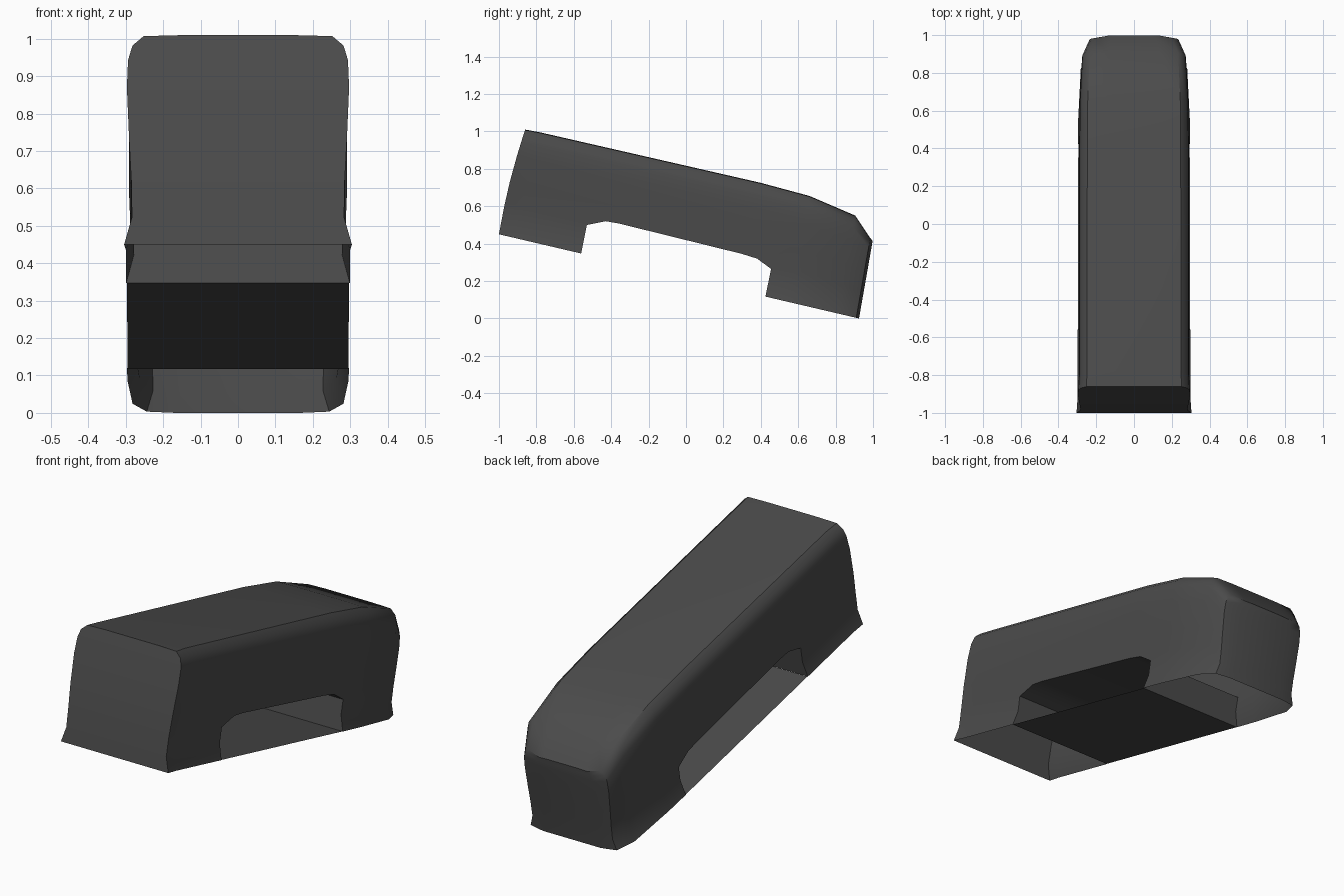
import bpy, bmesh, math
from mathutils import Vector

if "Cube" in bpy.data.objects:
    bpy.data.objects.remove(bpy.data.objects["Cube"])

grey = bpy.data.materials.new("charcoal_grey")
grey.diffuse_color = (0.07, 0.07, 0.07, 1)
grey.use_nodes = True
grey.node_tree.nodes["Principled BSDF"].inputs["Base Color"].default_value = grey.diffuse_color

SLOPE = 0.2338
def base_z(y):
    return 0.45 - SLOPE * (y + 1)

def make_object(name, bm):
    bmesh.ops.recalc_face_normals(bm, faces=bm.faces)
    me = bpy.data.meshes.new(name)
    bm.to_mesh(me)
    bm.free()
    me.materials.append(grey)
    ob = bpy.data.objects.new(name, me)
    bpy.context.collection.objects.link(ob)
    return ob

# Half cross-section: (width factor, fraction of height)
half = [(1.025, 0), (0.955, 0.13), (0.96, 0.3), (0.98, 0.5), (1.0, 0.75),
        (0.99, 0.88), (0.95, 0.95), (0.85, 0.995), (0.5, 1.0)]
section = half + [(-x, t) for x, t in reversed(half)]
n = len(section)

# Stations along the length: bottom y, top y, top z, half width
stations = [(-1.0, -0.86, 1.01, 0.297), (-0.93, -0.78, 0.995, 0.292),
            (0.30, 0.40, 0.725, 0.291), (0.56, 0.66, 0.655, 0.288),
            (0.82, 0.905, 0.55, 0.275), (0.91, 0.985, 0.43, 0.238),
            (0.925, 0.998, 0.415, 0.16)]

# Body shell lofted through the stations
bm = bmesh.new()
rings = []
for k, (yb, yt, zt, w) in enumerate(stations):
    zb = base_z(yb)
    ring = []
    for x, t in section:
        y = yb + (yt - yb) * t
        if k == 0:
            y -= 0.012 * math.sin(math.pi * t)
        ring.append(bm.verts.new((x * w, y, zb + (zt - zb) * t)))
    rings.append(ring)
for a, b in zip(rings, rings[1:]):
    for i in range(n):
        j = (i + 1) % n
        bm.faces.new((a[i], a[j], b[j], b[i]))
for ring in (rings[0], rings[-1]):
    for i in range(len(half) - 1):
        bm.faces.new((ring[i], ring[i + 1], ring[n - 2 - i], ring[n - 1 - i]))
body = make_object("body_shell", bm)

# Cutter for the side-to-side opening
profile = [(-0.568, 0.31), (-0.53, 0.50), (-0.43, 0.52), (-0.36, 0.508),
           (0.30, 0.345), (0.38, 0.32), (0.455, 0.265), (0.417, 0.08)]
bm = bmesh.new()
left = [bm.verts.new((-0.5, y, z)) for y, z in profile]
right = [bm.verts.new((0.5, y, z)) for y, z in profile]
bm.faces.new(left)
bm.faces.new(right)
for i in range(len(profile)):
    j = (i + 1) % len(profile)
    bm.faces.new((left[i], left[j], right[j], right[i]))
cutter = make_object("opening_cutter", bm)
cutter.hide_render = True

bpy.context.view_layer.objects.active = body
mod = body.modifiers.new("opening", 'BOOLEAN')
mod.operation = 'DIFFERENCE'
mod.solver = 'EXACT'
mod.object = cutter
bpy.ops.object.modifier_apply(modifier=mod.name)
bpy.data.objects.remove(cutter)

# Open underside at both ends of the shell
bm = bmesh.new()
bm.from_mesh(body.data)
down = Vector((0, -SLOPE, -1)).normalized()
under = [f for f in bm.faces if f.normal.dot(down) > 0.99
         and all(abs(v.co.z - base_z(v.co.y)) < 0.003 for v in f.verts)]
bmesh.ops.delete(bm, geom=under, context='FACES')
bm.to_mesh(body.data)
bm.free()

# Floor plate below the opening
bm = bmesh.new()
bm.faces.new([bm.verts.new((x, y, base_z(y))) for x, y in
              ((-0.297, -0.56), (-0.295, 0.425), (0.295, 0.425), (0.297, -0.56))])
plate = make_object("floor_plate", bm)
for v in plate.data.polygons:
    if v.normal.z > 0:
        plate.data.flip_normals()

# Smooth shading with crisp edges
bpy.ops.object.select_all(action='DESELECT')
body.select_set(True)
bpy.context.view_layer.objects.active = body
bpy.ops.object.shade_smooth_by_angle(angle=math.radians(35))
